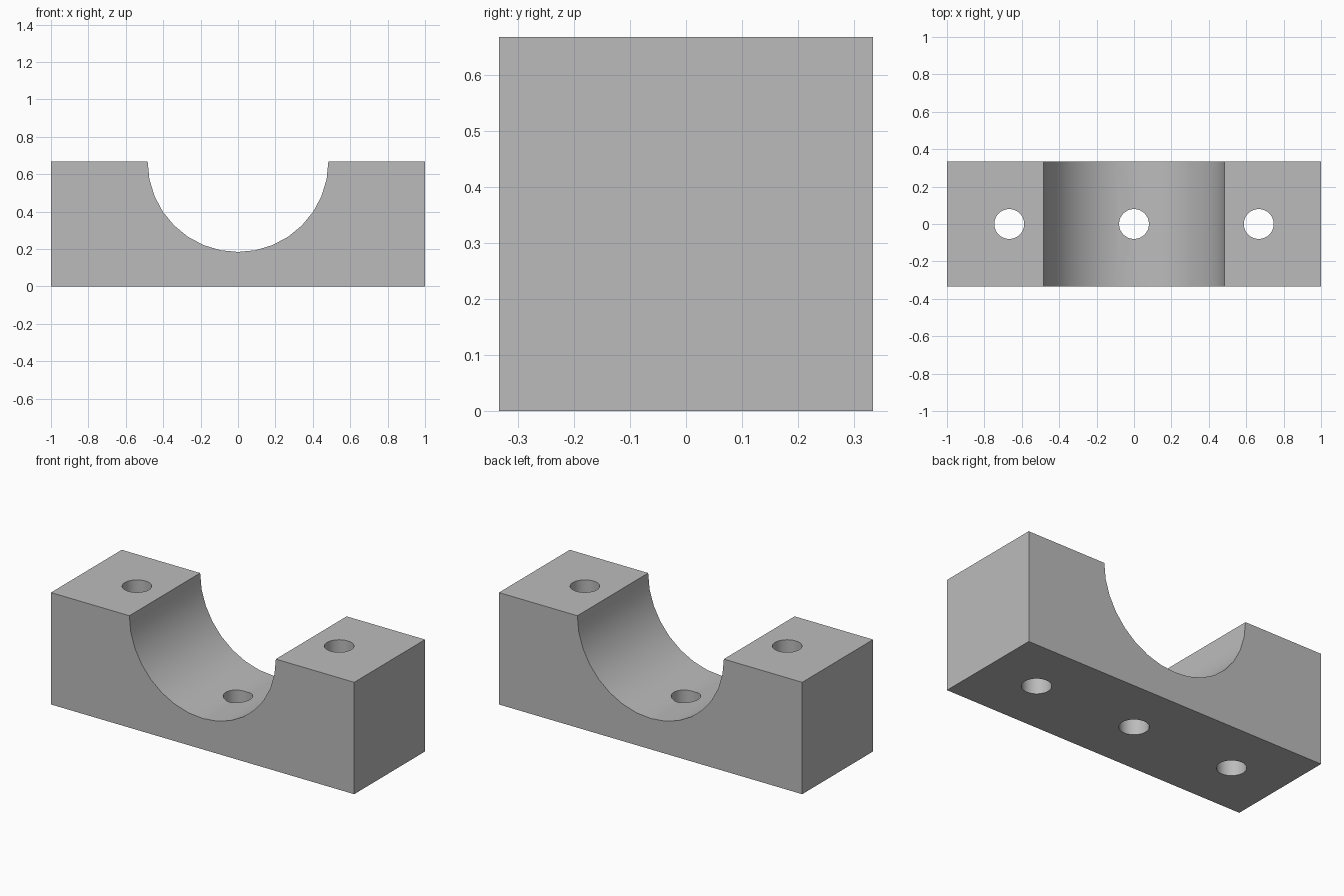
import bpy
import math

if "Cube" in bpy.data.objects:
    bpy.data.objects.remove(bpy.data.objects["Cube"], do_unlink=True)

WIDTH, DEPTH, HEIGHT = 2.0, 0.667, 0.667
SADDLE_RADIUS, HOLE_RADIUS = 0.483, 0.08

grey = bpy.data.materials.new("plain grey")
grey.use_nodes = True
colour = (0.5, 0.5, 0.5, 1.0)
grey.diffuse_color = colour
grey.node_tree.nodes["Principled BSDF"].inputs["Base Color"].default_value = colour

# Solid block
bpy.ops.mesh.primitive_cube_add(size=1, location=(0, 0, HEIGHT / 2))
block = bpy.context.object
block.name = "saddle_block"
block.scale = (WIDTH, DEPTH, HEIGHT)
bpy.ops.object.transform_apply(location=True, rotation=True, scale=True)
block.data.materials.append(grey)


def cut_cylinder(name, radius, length, location, rotation=(0, 0, 0)):
    """Cut a round channel through the block."""
    bpy.ops.mesh.primitive_cylinder_add(vertices=32, radius=radius, depth=length,
                                        location=location, rotation=rotation)
    cutter = bpy.context.object
    cutter.name = name
    cutter.data.materials.append(grey)
    cutter.hide_render = True
    cut = block.modifiers.new(name, "BOOLEAN")
    cut.operation = "DIFFERENCE"
    cut.solver = "EXACT"
    cut.object = cutter
    bpy.ops.object.select_all(action="DESELECT")
    block.select_set(True)
    bpy.context.view_layer.objects.active = block
    bpy.ops.object.modifier_apply(modifier=cut.name)
    bpy.data.objects.remove(cutter, do_unlink=True)


# Half-round pipe seat, running front to back
cut_cylinder("pipe_seat_cutter", SADDLE_RADIUS, 1, (0, 0, HEIGHT), (math.pi / 2, 0, 0))

# Three vertical screw holes
for x in (-0.667, 0, 0.667):
    cut_cylinder("screw_hole_cutter", HOLE_RADIUS, 2, (x, 0, HEIGHT / 2))

bpy.ops.object.shade_smooth_by_angle(angle=math.radians(30))
